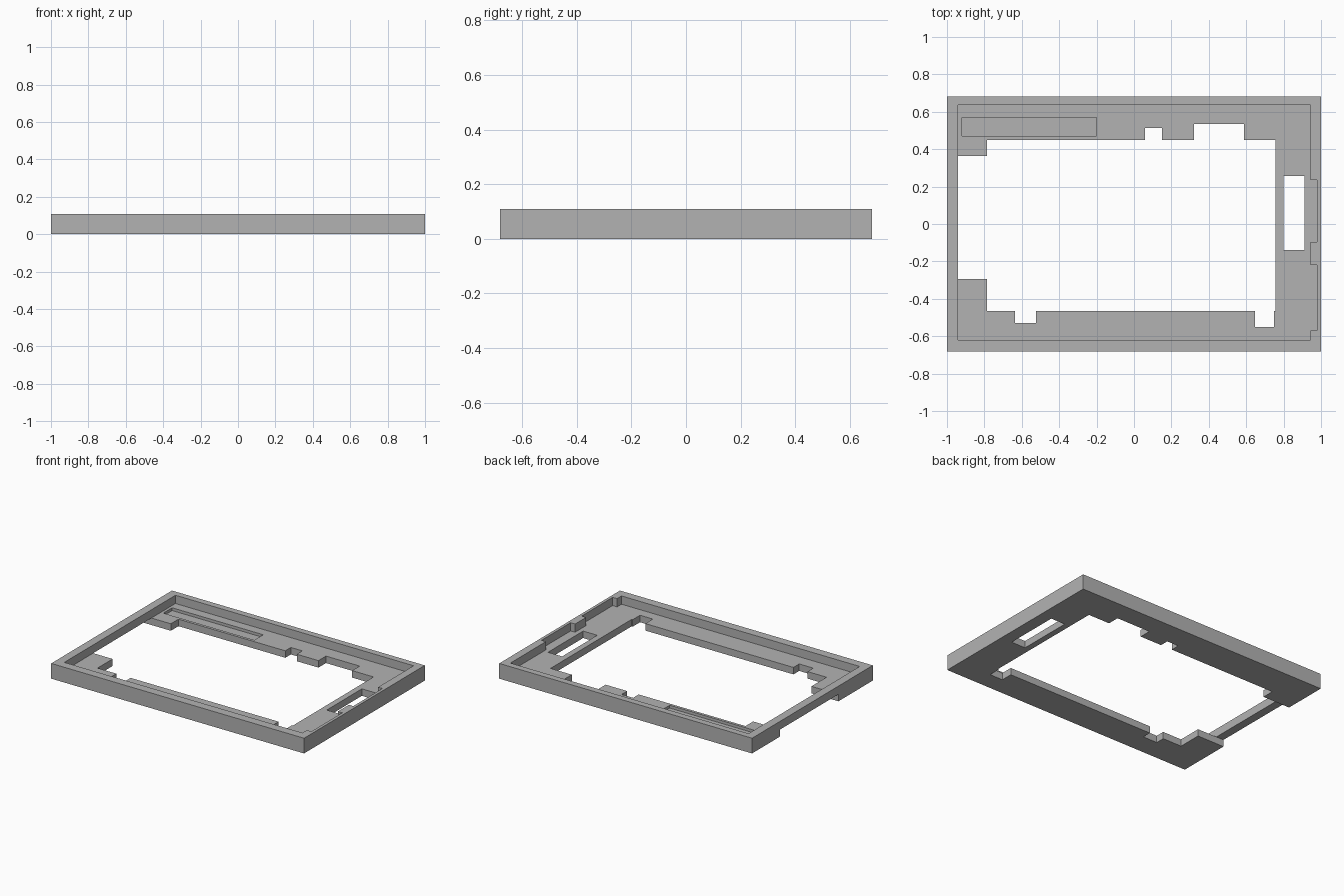
import bpy
import bmesh

HALF_LENGTH, HALF_WIDTH = 1.0, 0.682
HEIGHT, FLOOR, RECESS = 0.109, 0.05, 0.03
ABOVE, BELOW = HEIGHT + 0.1, -0.1

default_cube = bpy.data.objects.get("Cube")
if default_cube:
    bpy.data.objects.remove(default_cube, do_unlink=True)

grey = bpy.data.materials.new("plain grey")
grey.use_nodes = True
grey.diffuse_color = (0.45, 0.45, 0.45, 1)
grey.node_tree.nodes["Principled BSDF"].inputs["Base Color"].default_value = grey.diffuse_color


def prism(name, outline, bottom, top):
    """Flat outline extruded straight up between two heights."""
    bm = bmesh.new()
    face = bm.faces.new([bm.verts.new((x, y, bottom)) for x, y in outline])
    raised = bmesh.ops.extrude_face_region(bm, geom=[face])["geom"]
    for vert in raised:
        if isinstance(vert, bmesh.types.BMVert):
            vert.co.z = top
    bmesh.ops.recalc_face_normals(bm, faces=bm.faces)
    mesh = bpy.data.meshes.new(name)
    bm.to_mesh(mesh)
    bm.free()
    mesh.materials.append(grey)
    obj = bpy.data.objects.new(name, mesh)
    bpy.context.collection.objects.link(obj)
    return obj


def rectangle(x0, x1, y0, y1):
    return [(x0, y0), (x1, y0), (x1, y1), (x0, y1)]


def notch(start, end, edge, depth):
    """Square step away from a straight edge running along x."""
    return [(start, edge), (start, depth), (end, depth), (end, edge)]


def cut(target, cutter):
    """Subtract the cutter, keep the result as plain mesh."""
    modifier = target.modifiers.new("cut", "BOOLEAN")
    modifier.operation = "DIFFERENCE"
    modifier.solver = "EXACT"
    modifier.object = cutter
    cutter.hide_render = True
    graph = bpy.context.evaluated_depsgraph_get()
    result = bpy.data.meshes.new_from_object(target.evaluated_get(graph))
    target.modifiers.clear()
    target.data = result
    bpy.data.objects.remove(cutter, do_unlink=True)


# Solid outer block of the tray
frame = prism("tray_frame", rectangle(-HALF_LENGTH, HALF_LENGTH, -HALF_WIDTH, HALF_WIDTH), 0, HEIGHT)

# Upper pocket, with two shallow reliefs in the left wall
left, right, relief = -0.94, 0.944, 0.979
pocket = [(left, -0.62), (right, -0.62)]
for y0, y1 in ((-0.57, -0.22), (-0.095, 0.235)):
    pocket += [(right, y0), (relief, y0), (relief, y1), (right, y1)]
pocket += [(right, 0.636), (left, 0.636)]
cut(frame, prism("pocket_cutter", pocket, FLOOR, ABOVE))

# Stepped floor opening, running out beneath the right end wall
front, back, step, outside = -0.465, 0.45, -0.786, -1.1
opening = [(outside, -0.294), (step, -0.294), (step, front)]
opening += notch(-0.636, -0.524, front, -0.53)
opening += notch(0.647, 0.749, front, -0.55)
opening += [(0.757, front), (0.757, back)]
opening += notch(0.588, 0.321, back, 0.535)
opening += notch(0.15, 0.059, back, 0.513)
opening += [(step, back), (step, 0.364), (outside, 0.364)]
cut(frame, prism("opening_cutter", opening, BELOW, FLOOR))

# Through slot beside the opening
cut(frame, prism("slot_cutter", rectangle(0.80, 0.912, -0.14, 0.257), BELOW, ABOVE))

# Long shallow recess in the floor along the back
cut(frame, prism("recess_cutter", rectangle(-0.92, -0.2, 0.47, 0.57), RECESS, FLOOR + 0.01))
